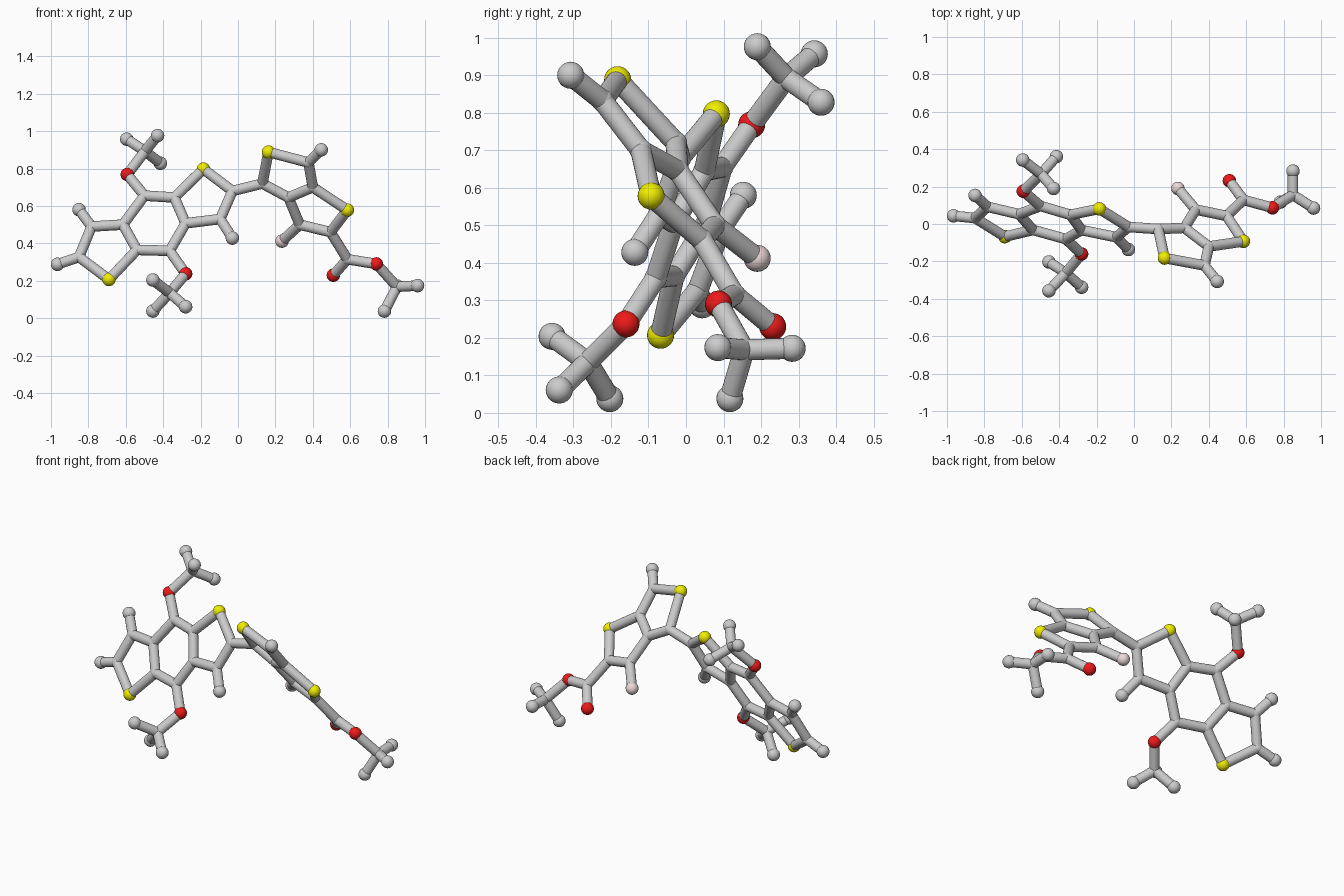
import bpy
from mathutils import Vector

if "Cube" in bpy.data.objects:
    bpy.data.objects.remove(bpy.data.objects["Cube"])

BOND_R, JOINT_R, BALL_R = 0.028, 0.030, 0.036


def material(name, rgb):
    m = bpy.data.materials.new(name)
    m.diffuse_color = (*rgb, 1)
    m.use_nodes = True
    m.node_tree.nodes["Principled BSDF"].inputs["Base Color"].default_value = m.diffuse_color
    return m


RED = material("red", (0.85, 0.01, 0.01))
YELLOW = material("yellow", (0.87, 0.85, 0.0))
PINK = material("pale_pink", (0.85, 0.70, 0.70))


def left_plane(x, z):
    return Vector((x, 0.007 - 0.264 * (x + 0.4375) + 0.478 * (z - 0.503), z))


def right_plane(x, z):
    return Vector((x, 0.633 - 0.408 * x - 0.843 * z, z))


def finish(name, mat=None):
    o = bpy.context.object
    o.name = name
    if mat:
        o.data.materials.append(mat)
    bpy.ops.object.shade_smooth_by_angle()


def ball(name, p, r, mat=None):
    bpy.ops.mesh.primitive_uv_sphere_add(segments=24, ring_count=14, radius=r, location=p)
    finish(name, mat)


def rod(name, a, b):
    d = b - a
    bpy.ops.mesh.primitive_cylinder_add(vertices=24, radius=BOND_R, depth=d.length,
                                        location=(a + b) / 2)
    bpy.context.object.rotation_mode = 'QUATERNION'
    bpy.context.object.rotation_quaternion = d.to_track_quat('Z', 'Y')
    finish(name)


L, R, V = left_plane, right_plane, lambda *p: Vector(p)

# Joints hidden in the rods
joints = {
    # left flat ring system
    "a1": L(-.50, .655), "a2": L(-.34, .645), "a3": L(-.28, .507),
    "a4": L(-.365, .36), "a5": L(-.54, .365), "a6": L(-.615, .50),
    "b1": L(-.03, .68), "b2": L(-.095, .53),
    "c1": L(-.783, .49), "c2": L(-.85, .327),
    # right flat ring system
    "d1": R(.13, .72), "d2": R(.377, .832), "d3": R(.40, .70), "d4": R(.27, .645),
    "e1": R(.33, .50), "e2": R(.495, .46), "e3": R(.585, .315),
    # three-armed end groups
    "m1": V(-.497, .267, .893), "m2": V(-.365, -.262, .135), "m3": V(.85, .155, .168),
}
# Round grey ends
ends = {
    "h1": L(-.965, .288), "h2": L(-.85, .58), "h3": L(-.03, .428), "h4": R(.445, .90),
    "m1a": V(-.595, .342, .957), "m1b": V(-.43, .19, .976), "m1c": V(-.415, .36, .828),
    "m2a": V(-.28, -.338, .061), "m2b": V(-.455, -.203, .038), "m2c": V(-.455, -.357, .204),
    "m3a": V(.96, .085, .174), "m3b": V(.85, .283, .172), "m3c": V(.783, .117, .038),
}
# Coloured balls
reds = {"o1": V(-.592, .175, .768), "o2": V(-.28, -.16, .237),
        "o3": R(.51, .23), "o4": R(.74, .29)}
yellows = {"s1": L(-.185, .797), "s2": L(-.69, .207), "s3": R(.163, .888), "s4": R(.585, .578)}
pinks = {"f1": R(.235, .412)}

for label, group, r, mat in (("joint", joints, JOINT_R, None), ("end_ball", ends, BALL_R, None),
                             ("red_ball", reds, BALL_R, RED),
                             ("yellow_ball", yellows, BALL_R, YELLOW),
                             ("pink_ball", pinks, BALL_R, PINK)):
    for key, p in group.items():
        ball(f"{label}_{key}", p, r, mat)

# Rods follow chains of balls
points = {**joints, **ends, **reds, **yellows, **pinks}
chains = ["a1 a2 a3 a4 a5 a6 a1", "a2 s1 b1 b2 a3", "a6 c1 c2 s2 a5",
          "c1 h2", "c2 h1", "b2 h3", "a1 o1 m1", "a4 o2 m2",
          "b1 d1 s3 d2 d3 d4 d1", "d2 h4", "d3 s4 e2 e1 d4", "e1 f1",
          "e2 e3 o4 m3", "e3 o3"]
chains += [f"{m} {m}{s}" for m in ("m1", "m2", "m3") for s in "abc"]
for chain in chains:
    keys = chain.split()
    for a, b in zip(keys, keys[1:]):
        rod(f"rod_{a}_{b}", points[a], points[b])
